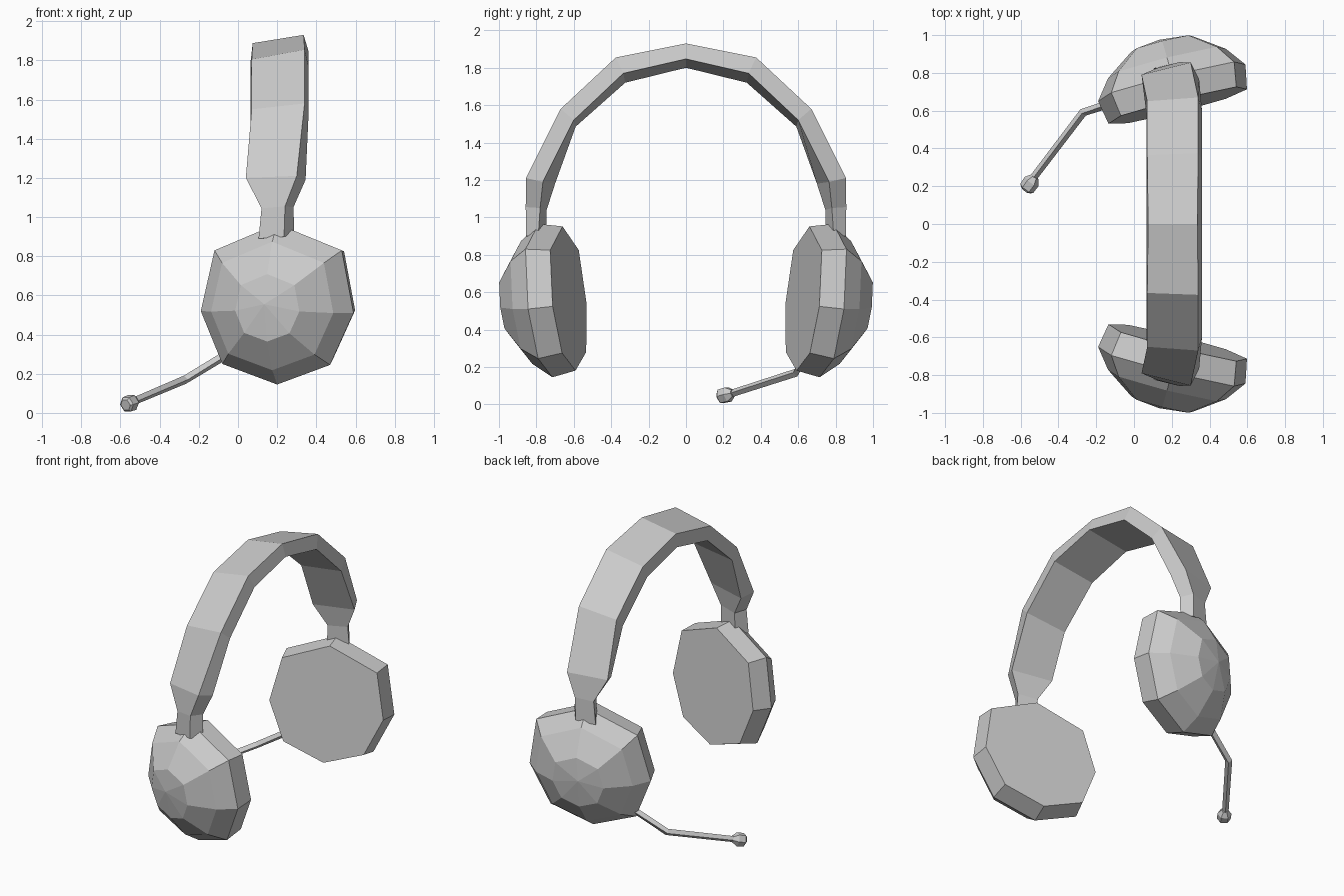
import bpy, bmesh, math
from mathutils import Vector

if "Cube" in bpy.data.objects:
    bpy.data.objects.remove(bpy.data.objects["Cube"])


def skin(name, rings):
    """Join matching rings of points into a closed, flat-shaded solid."""
    bm = bmesh.new()
    loops = [[bm.verts.new(p) for p in ring] for ring in rings]
    n = len(loops[0])
    for a, b in zip(loops, loops[1:]):
        for i in range(n):
            j = (i + 1) % n
            bm.faces.new((a[i], a[j], b[j], b[i]))
    bm.faces.new(loops[0])
    bm.faces.new(loops[-1])
    bmesh.ops.remove_doubles(bm, verts=bm.verts[:], dist=0.0005)
    bmesh.ops.recalc_face_normals(bm, faces=bm.faces[:])
    mesh = bpy.data.meshes.new(name)
    bm.to_mesh(mesh)
    bm.free()
    obj = bpy.data.objects.new(name, mesh)
    bpy.context.collection.objects.link(obj)
    return obj


# Ear cups: one eight-sided outline, scaled along a tilted axis, then mirrored
outline = [(0.0, 0.41), (0.33, 0.275), (0.39, -0.045), (0.27, -0.31),
           (0.0, -0.41), (-0.28, -0.305), (-0.39, -0.035), (-0.32, 0.275)]
centre = Vector((0.2, -0.751, 0.555))
slope_x, slope_z = 0.25, 0.09
axis = Vector((-slope_x, -1, -slope_z)).normalized()
# (scale, depth): cushion face, rim, dome, dome top, tip
layers = [(0.94, -0.13), (1.0, 0.0), (0.8, 0.105), (0.42, 0.21)]
rings = [[centre + axis * d + s * Vector((x, -slope_x * x - slope_z * z, z))
          for x, z in outline] for s, d in layers]
tip = centre + axis * 0.232 + Vector((-0.01, 0, 0.02))
rings.append([tip + 0.002 * Vector((x, 0, z)) for x, z in outline])
# the tip ring collapses to a single point
cups = skin("ear_cups", rings[:-1])
bm = bmesh.new()
bm.from_mesh(cups.data)
cap = max(bm.faces, key=lambda f: f.calc_center_median().dot(axis))
bmesh.ops.poke(bm, faces=[cap])[("verts")][0].co = tip
bm.to_mesh(cups.data)
bm.free()
mirror = cups.modifiers.new("other_side", 'MIRROR')
mirror.use_axis = (False, True, False)

# Headband: four-cornered sections from the crown down to the cup
# (outer left, outer right, inner right, inner left)
sections = [
    [(0.075, 0, 1.888), (0.335, 0, 1.93), (0.36, 0, 1.847), (0.065, 0, 1.80)],
    [(0.07, 0.365, 1.805), (0.34, 0.375, 1.855), (0.36, 0.335, 1.77), (0.065, 0.325, 1.72)],
    [(0.07, 0.65, 1.55), (0.34, 0.67, 1.58), (0.36, 0.60, 1.52), (0.065, 0.59, 1.485)],
    [(0.04, 0.79, 1.20), (0.30, 0.855, 1.21), (0.345, 0.765, 1.19), (0.075, 0.70, 1.18)],
    [(0.12, 0.825, 1.045), (0.24, 0.857, 1.055), (0.283, 0.78, 1.05), (0.155, 0.745, 1.04)],
    [(0.105, 0.825, 0.89), (0.235, 0.855, 0.90), (0.288, 0.79, 0.90), (0.15, 0.745, 0.89)],
]
far_half = [[(x, -y, z) for x, y, z in s] for s in reversed(sections[1:])]
skin("headband", far_half + sections)


def tube(name, path, sides):
    """Sweep a round section along (point, radius) pairs."""
    pts = [Vector(p) for p, r in path]
    rings = []
    for i, (p, r) in enumerate(path):
        t = (pts[min(i + 1, len(pts) - 1)] - pts[max(i - 1, 0)]).normalized()
        u = t.cross(Vector((0, 0, 1))).normalized()
        v = u.cross(t)
        rings.append([pts[i] + r * (u * math.cos(a) + v * math.sin(a))
                      for a in (math.tau * k / sides for k in range(sides))])
    return skin(name, rings)


# Microphone boom and its small head
tube("microphone_boom", [((-0.03, 0.67, 0.315), 0.022), ((-0.27, 0.59, 0.17), 0.022),
                         ((-0.54, 0.235, 0.056), 0.02)], 4)
tube("microphone_head", [((-0.525, 0.25, 0.06), 0.022), ((-0.542, 0.225, 0.053), 0.044),
                         ((-0.568, 0.188, 0.043), 0.042), ((-0.574, 0.18, 0.04), 0.03)], 6)
